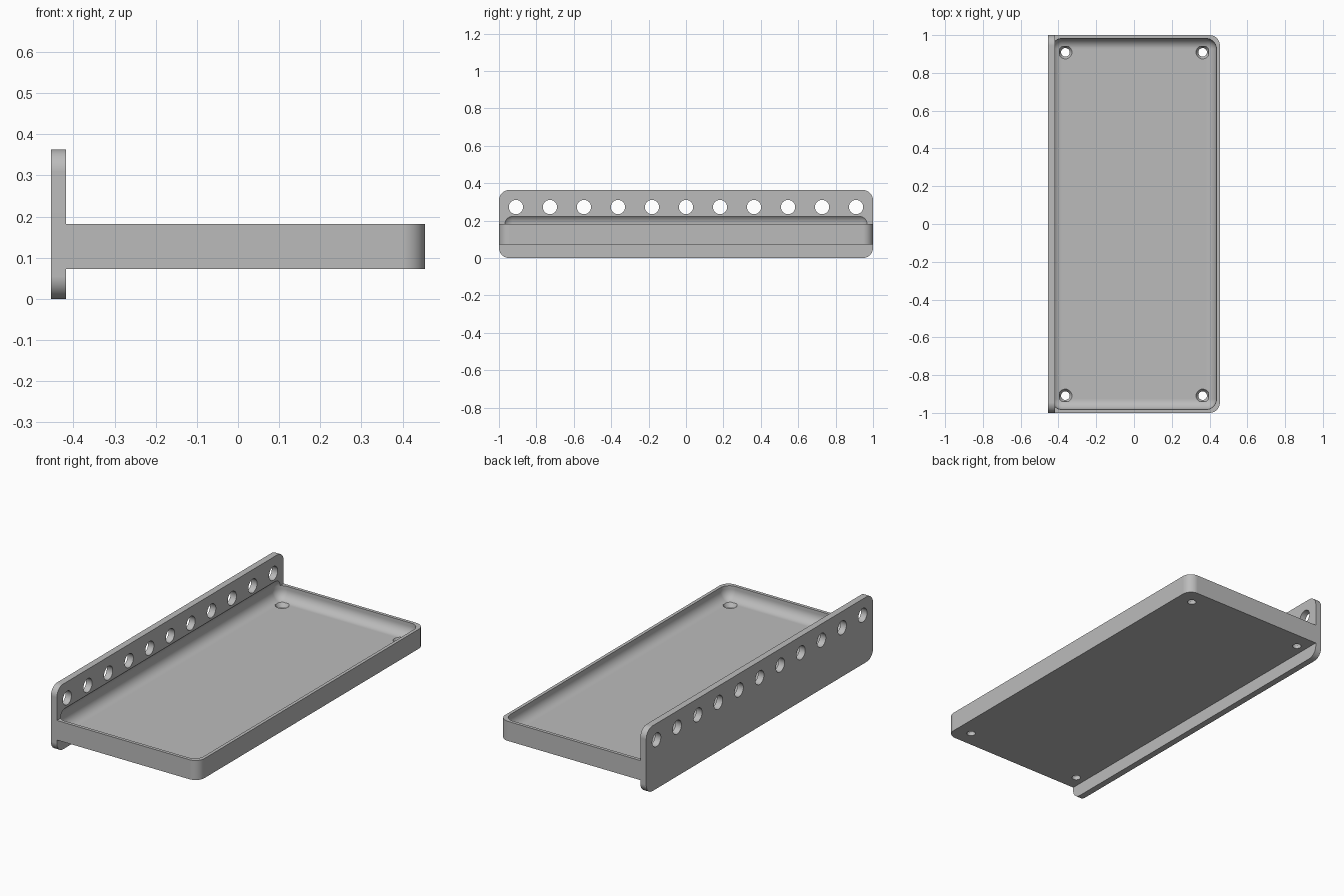
import bpy, bmesh, math
from mathutils import Matrix, Vector

U = 2 / 110          # design unit: the part is 110 units long
cube = bpy.data.objects.get("Cube")
if cube:
    bpy.data.objects.remove(cube, do_unlink=True)

grey = bpy.data.materials.new("plain grey")
grey.use_nodes = True
colour = (0.5, 0.5, 0.5, 1)
grey.diffuse_color = colour
grey.node_tree.nodes["Principled BSDF"].inputs["Base Color"].default_value = colour


def finish(bm, name):
    """Turn a bmesh into a linked object."""
    bmesh.ops.recalc_face_normals(bm, faces=bm.faces)
    mesh = bpy.data.meshes.new(name)
    bm.to_mesh(mesh)
    bm.free()
    mesh.materials.append(grey)
    obj = bpy.data.objects.new(name, mesh)
    bpy.context.collection.objects.link(obj)
    return obj


def rounded_box(name, low, high, radius, choose, segments=10):
    """Box between two corners (in units), rounding the edges that choose() accepts."""
    bm = bmesh.new()
    bmesh.ops.create_cube(bm, size=1)
    low, high = Vector(low) * U, Vector(high) * U
    for v in bm.verts:
        v.co = Vector([(a + b) / 2 + c * (b - a) for a, b, c in zip(low, high, v.co)])
    edges = [e for e in bm.edges if choose(e.verts[0].co, e.verts[1].co)]
    bmesh.ops.bevel(bm, geom=edges, offset=radius * U, segments=segments,
                    profile=0.5, affect='EDGES', clamp_overlap=True)
    return finish(bm, name)


def add_cone(bm, centre, r1, r2, depth, turn=Matrix()):
    place = Matrix.Translation(Vector(centre) * U) @ turn
    bmesh.ops.create_cone(bm, cap_ends=True, segments=32, radius1=r1 * U,
                          radius2=r2 * U, depth=depth * U, matrix=place)


def boolean(target, tool, operation):
    """Apply a boolean and discard the tool."""
    tool.hide_render = True
    mod = target.modifiers.new("boolean", 'BOOLEAN')
    mod.object, mod.operation, mod.solver = tool, operation, 'EXACT'
    bpy.context.view_layer.objects.active = target
    bpy.ops.object.modifier_apply(modifier=mod.name)
    bpy.data.objects.remove(tool, do_unlink=True)


# Upright mounting plate, rounded at its four corners
plate = rounded_box("shelf_tray", (-25, -55, 0), (-23, 55, 20), 3,
                    lambda a, b: abs(a.x - b.x) > 0.01)

# Tray block, rounded at the two outer vertical corners
tray = rounded_box("tray_block", (-24, -55, 4), (25, 55, 10), 3,
                   lambda a, b: abs(a.z - b.z) > 0.01 and a.x > 0)
boolean(plate, tray, 'UNION')

# Fully rounded pocket that hollows the tray and bites into the plate
pocket = rounded_box("pocket_cutter", (-24, -54, 6), (24, 54, 13), 3,
                     lambda a, b: True)
boolean(plate, pocket, 'DIFFERENCE')

# Row of holes through the plate
bm = bmesh.new()
sideways = Matrix.Rotation(math.pi / 2, 4, 'Y')
for i in range(-5, 6):
    add_cone(bm, (-24, i * 10, 15), 2.1, 2.1, 6, sideways)
boolean(plate, finish(bm, "plate_hole_cutter"), 'DIFFERENCE')

# Screw holes in the floor, then their countersinks
corners = [(x, y) for x in (-20, 20) for y in (-50, 50)]
bm = bmesh.new()
for x, y in corners:
    add_cone(bm, (x, y, 5), 1.25, 1.25, 6)
boolean(plate, finish(bm, "screw_hole_cutter"), 'DIFFERENCE')
bm = bmesh.new()
for x, y in corners:
    add_cone(bm, (x, y, 5.5), 1.2, 2.0, 1.2)
boolean(plate, finish(bm, "countersink_cutter"), 'DIFFERENCE')

# Smooth the rounded surfaces and keep the flat ones flat
bpy.ops.object.select_all(action='DESELECT')
plate.select_set(True)
bpy.context.view_layer.objects.active = plate
bpy.ops.object.shade_smooth_by_angle(angle=math.radians(30))
weighted = plate.modifiers.new("weighted normals", 'WEIGHTED_NORMAL')
weighted.keep_sharp = True
